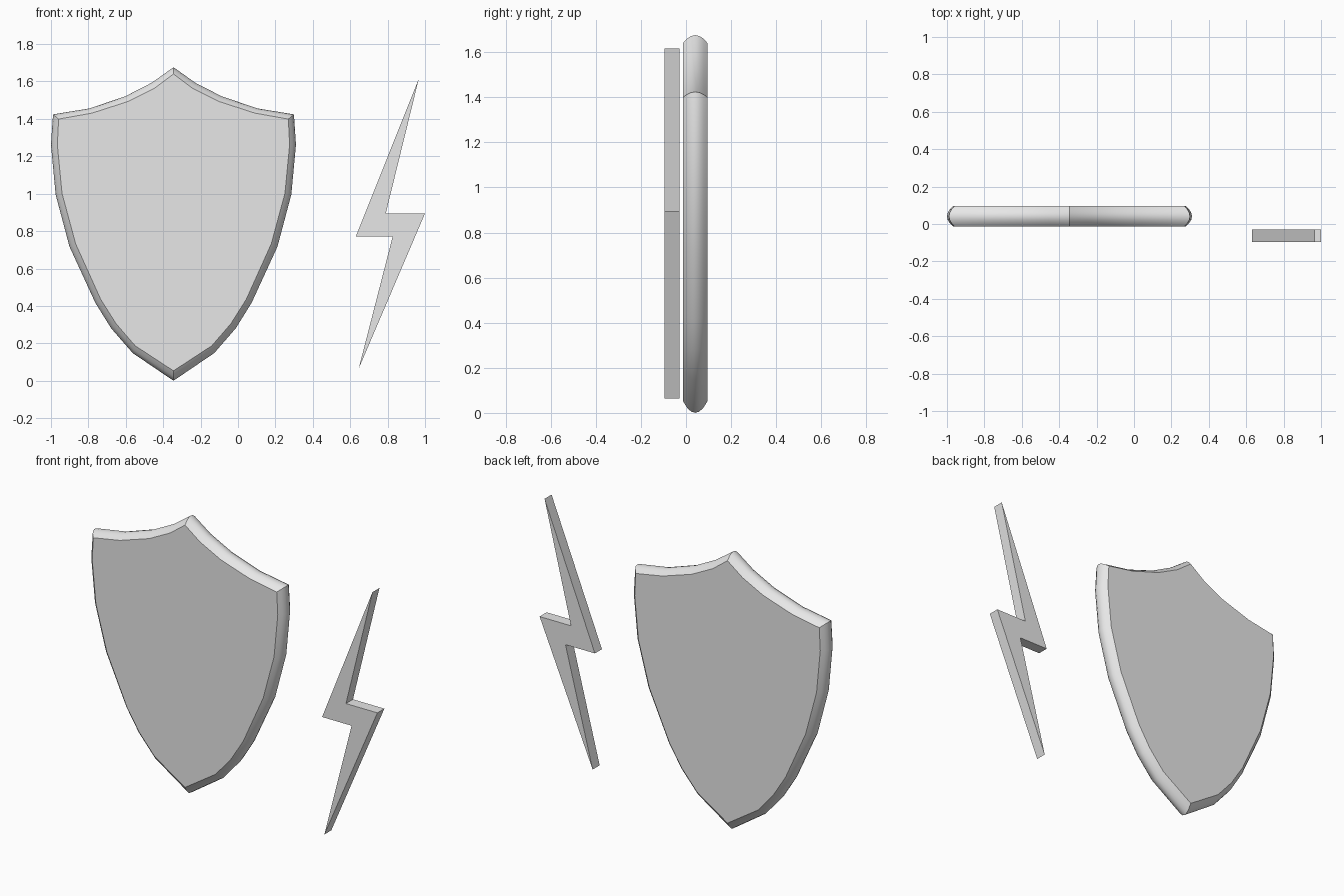
import bpy
import bmesh
import math

cube = bpy.data.objects.get("Cube")
if cube:
    bpy.data.objects.remove(cube, do_unlink=True)

grey = bpy.data.materials.new("light_grey")
grey.use_nodes = True
grey.diffuse_color = (0.8, 0.8, 0.8, 1)
grey.node_tree.nodes["Principled BSDF"].inputs["Base Color"].default_value = grey.diffuse_color


def loft(name, rings):
    """Bridge matching (x, y, z) rings and cap both ends."""
    bm = bmesh.new()
    loops = [[bm.verts.new(p) for p in ring] for ring in rings]
    n = len(loops[0])
    for a, b in zip(loops, loops[1:]):
        for i in range(n):
            j = (i + 1) % n
            bm.faces.new((a[i], a[j], b[j], b[i]))
    bm.faces.new(loops[0])
    bm.faces.new(loops[-1])
    bmesh.ops.recalc_face_normals(bm, faces=bm.faces)
    mesh = bpy.data.meshes.new(name)
    bm.to_mesh(mesh)
    bm.free()
    mesh.materials.append(grey)
    obj = bpy.data.objects.new(name, mesh)
    bpy.context.collection.objects.link(obj)
    return obj


def mirrored(half):
    """Complete a half outline that starts and ends on the centre line."""
    return half + [(-x, z) for x, z in half[-2:0:-1]]


# Shield: half outlines of the widest section and of the flat face
outer = mirrored([(0, 0), (.218, .148), (.333, .28), (.418, .417), (.556, .717),
                  (.63, .995), (.655, 1.262), (.644, 1.424), (.449, 1.456),
                  (.257, 1.521), (.115, 1.594), (0, 1.676)])
inner = mirrored([(0, .053), (.205, .187), (.307, .305), (.389, .435), (.523, .732),
                  (.596, 1.002), (.621, 1.262), (.614, 1.399), (.435, 1.431),
                  (.24, 1.494), (.1, 1.565), (0, 1.64)])
SHIELD_X, SHIELD_Y, HALF_DEPTH = -.345, .041, .055

# The rim bulges outward between the front and back faces
rings = []
for step in range(-3, 4):
    t = step / 3
    rings.append([(SHIELD_X + xo + (xi - xo) * t * t,
                   SHIELD_Y + HALF_DEPTH * t,
                   zo + (zi - zo) * t * t)
                  for (xo, zo), (xi, zi) in zip(outer, inner)])
shield = loft("shield", rings)
bpy.context.view_layer.objects.active = shield
shield.select_set(True)
bpy.ops.object.shade_smooth_by_angle(angle=math.radians(32))

# Lightning bolt: a flat extruded zigzag
bolt = [(.967, 1.616), (.79, .895), (1, .895), (.645, .064), (.827, .771), (.63, .771)]
loft("lightning_bolt", [[(x, y, z) for x, z in bolt] for y in (-.096, -.029)])
